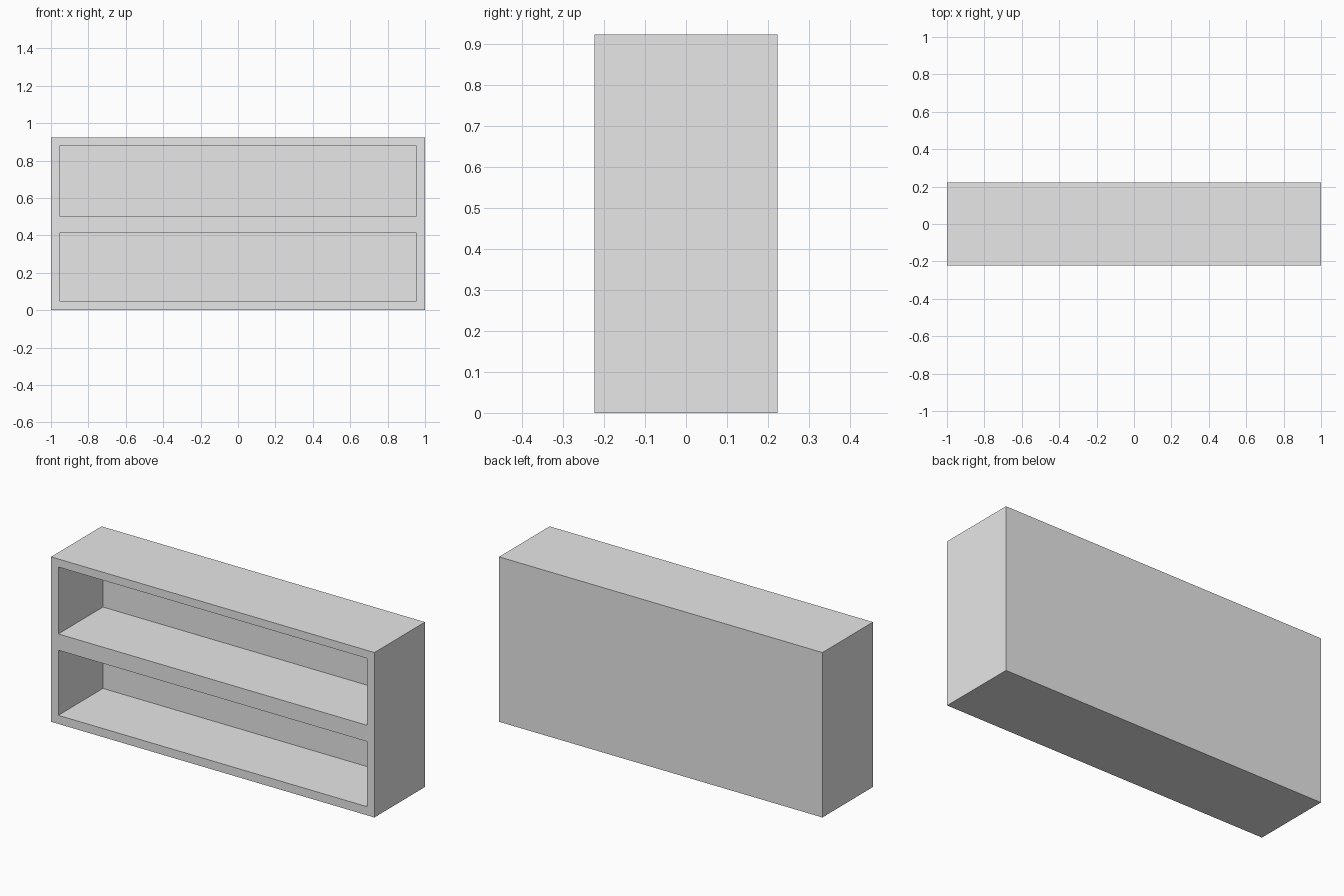
import bpy

cube = bpy.data.objects.get("Cube")
if cube:
    bpy.data.objects.remove(cube, do_unlink=True)

# Single plain grey finish
grey = bpy.data.materials.new("light_grey")
grey.use_nodes = True
colour = (0.8, 0.8, 0.8, 1)
grey.diffuse_color = colour
grey.node_tree.nodes["Principled BSDF"].inputs["Base Color"].default_value = colour

WIDTH, DEPTH, HEIGHT = 2.0, 0.446, 0.922
SIDE, BACK = 0.045, 0.052


def box(name, low, high):
    """Axis-aligned box between two opposite corners."""
    centre = [(a + b) / 2 for a, b in zip(low, high)]
    bpy.ops.mesh.primitive_cube_add(size=1, location=centre)
    obj = bpy.context.object
    obj.name = name
    obj.scale = [b - a for a, b in zip(low, high)]
    bpy.ops.object.transform_apply(location=False, rotation=False, scale=True)
    return obj


# Solid cabinet block
cabinet = box("shelf_cabinet", (-WIDTH / 2, -DEPTH / 2, 0),
              (WIDTH / 2, DEPTH / 2, HEIGHT))
cabinet.data.materials.append(grey)

# Two open compartments cut from the front, leaving the thick middle shelf
for name, bottom, top in (("lower", 0.048, 0.412), ("upper", 0.503, 0.877)):
    cutter = box(name + "_compartment_cutter",
                 (-WIDTH / 2 + SIDE, -DEPTH, bottom),
                 (WIDTH / 2 - SIDE, DEPTH / 2 - BACK, top))
    cutter.data.materials.append(grey)
    cut = cabinet.modifiers.new(name + "_compartment", "BOOLEAN")
    cut.operation = "DIFFERENCE"
    cut.solver = "EXACT"
    cut.object = cutter
    bpy.context.view_layer.objects.active = cabinet
    bpy.ops.object.modifier_apply(modifier=cut.name)
    bpy.data.objects.remove(cutter, do_unlink=True)
